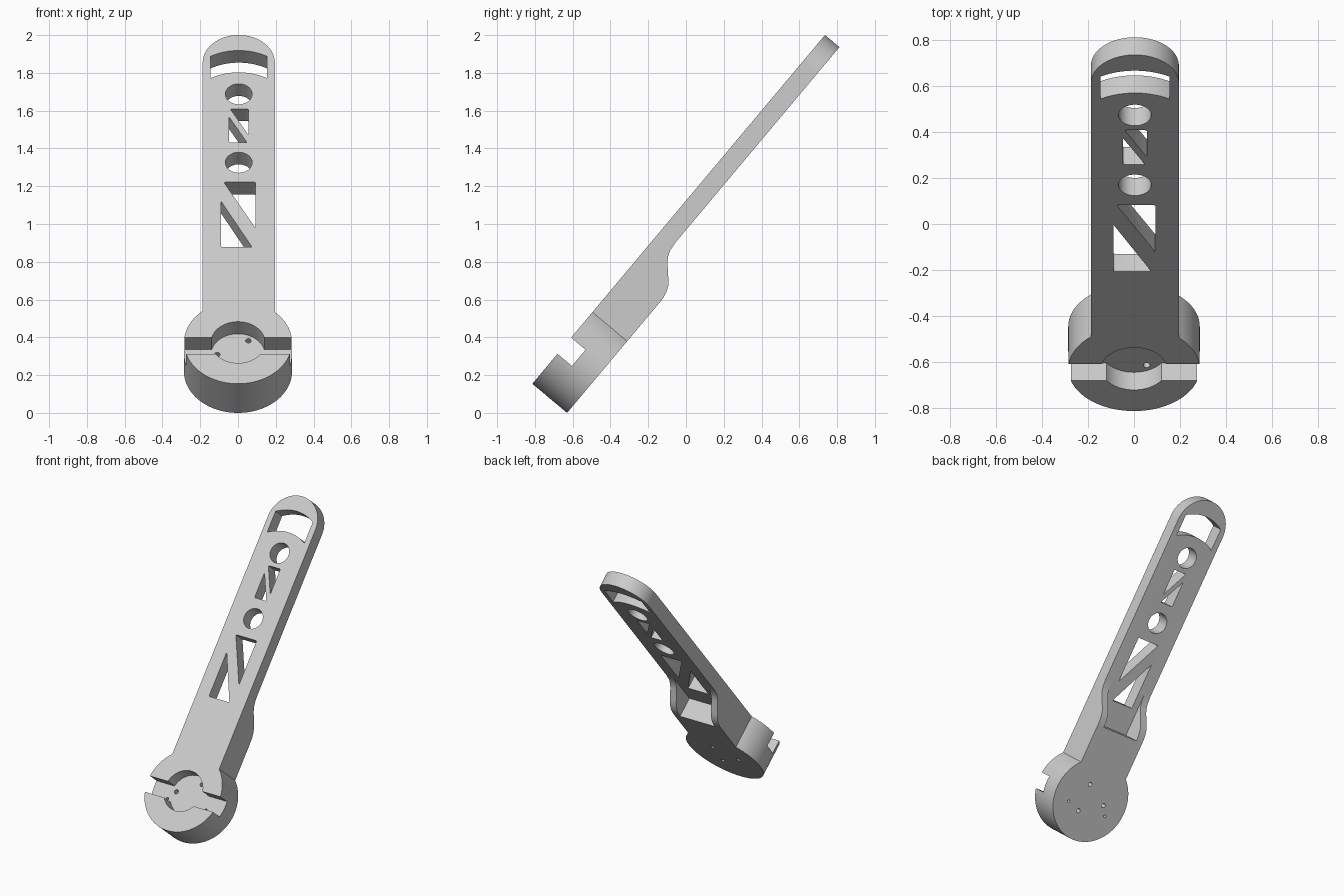
import bpy, bmesh, math
from mathutils import Matrix

cube = bpy.data.objects.get("Cube")
if cube:
    bpy.data.objects.remove(cube, do_unlink=True)

# Local frame: x across, y along the arm, z out of the front face
TILT = math.radians(50)
LENGTH, DEPTH, THIN = 2.41, 0.24, 0.10
HUB_R, HUB_Y = 0.286, 0.286
HALF, MID = 0.191, 0.004


def arc(cx, cy, r, a0, a1, n):
    """Points on an arc, angles in degrees."""
    angles = [math.radians(a0 + (a1 - a0) * i / n) for i in range(n + 1)]
    return [(cx + r * math.cos(a), cy + r * math.sin(a)) for a in angles]


def circle(cx, cy, r, n=48):
    return arc(cx, cy, r, 0, 360, n)[:-1]


def prism(name, pts, lo, hi, sideways=False, rounding=0):
    """Extrude an outline along z, or along x when sideways."""
    def place(p, h):
        return (h, p[0], p[1]) if sideways else (p[0], p[1], h)
    bm = bmesh.new()
    a = [bm.verts.new(place(p, lo)) for p in pts]
    b = [bm.verts.new(place(p, hi)) for p in pts]
    bm.faces.new(a)
    bm.faces.new(b)
    n = len(pts)
    for i in range(n):
        j = (i + 1) % n
        bm.faces.new((a[i], a[j], b[j], b[i]))
    bmesh.ops.recalc_face_normals(bm, faces=bm.faces)
    if rounding:
        edges = [bm.edges.get((a[i], b[i])) for i in range(n)]
        bmesh.ops.bevel(bm, geom=edges, offset=rounding, segments=4,
                        profile=0.5, affect='EDGES')
    mesh = bpy.data.meshes.new(name)
    bm.to_mesh(mesh)
    bm.free()
    obj = bpy.data.objects.new(name, mesh)
    bpy.context.collection.objects.link(obj)
    return obj


def combine(target, tool, operation):
    """Apply a boolean and discard the tool."""
    mod = target.modifiers.new("cut", 'BOOLEAN')
    mod.operation, mod.object, mod.solver = operation, tool, 'EXACT'
    bpy.context.view_layer.objects.active = target
    bpy.ops.object.modifier_apply(modifier=mod.name)
    bpy.data.objects.remove(tool, do_unlink=True)


def cut(target, pts, lo=-0.4, hi=0.1, rounding=0):
    combine(target, prism("cutter", pts, lo, hi, rounding=rounding), 'DIFFERENCE')


def box(x0, x1, y0, y1):
    return [(x0, y0), (x1, y0), (x1, y1), (x0, y1)]


# Arm: stepped side profile trimmed to a round-ended outline
step = [(0.77, .24), (0.80, .238), (0.83, .231), (0.86, .218), (0.885, .198),
        (0.95, .137), (0.975, .119), (1.01, .105), (1.06, THIN)]
side = [(HUB_Y, 0), (HUB_Y, -DEPTH)] + [(y, -d) for y, d in step]
side += [(LENGTH + .1, -THIN), (LENGTH + .1, 0)]
body = prism("lever_arm", side, -0.4, 0.4, sideways=True)
outline = [(MID - HALF, 0), (MID + HALF, 0)]
outline += arc(MID, LENGTH - HALF, HALF, 0, 180, 40)
combine(body, prism("outline", outline, -0.5, 0.5), 'INTERSECT')

# Recess behind the step, leaving two side ribs
cut(body, box(MID - 0.14, MID + 0.14, 0.765, 1.055), -0.4, -THIN)

# Round hub with pocket and cross slot
combine(body, prism("hub", circle(0, HUB_Y, HUB_R, 96), -DEPTH, 0), 'UNION')
cut(body, circle(0, HUB_Y, 0.143, 64), -0.1)
cut(body, box(-0.5, 0.5, 0.207, 0.319), -0.1)

# Screw holes through the hub floor
for deg in (60, 180, 300):
    a = math.radians(deg)
    cut(body, circle(0.11 * math.cos(a), HUB_Y + 0.11 * math.sin(a), 0.015, 20))
for s in (-1, 1):
    cut(body, circle(s * 0.155, HUB_Y - 0.062, 0.009, 16))

# Round windows
for y in (1.529, 2.002):
    cut(body, circle(MID, y, 0.071))

# Paired triangular windows
triangles = [
    [(-.075, 1.393), (.093, 1.393), (.093, 1.075)],
    [(-.090, 1.262), (-.090, .944), (.075, .944)],
    [(-.041, 1.900), (.056, 1.900), (.056, 1.718)],
    [(-.048, 1.846), (-.048, 1.667), (.048, 1.667)],
]
for tri in triangles:
    cut(body, tri, rounding=0.008)

# Curved slot near the tip
R, W = 0.30, 0.15
spread = math.degrees(math.asin(W / R))
slot = arc(MID, 2.152 - R, R, 90 + spread, 90 - spread, 20)
slot += arc(MID, 2.303 - R, R, 90 - spread, 90 + spread, 20)
cut(body, slot)

# Grey finish
grey = bpy.data.materials.new("light_grey")
grey.use_nodes = True
color = (0.6, 0.6, 0.6, 1)
grey.diffuse_color = color
grey.node_tree.nodes["Principled BSDF"].inputs["Base Color"].default_value = color
body.data.materials.clear()
body.data.materials.append(grey)
for p in body.data.polygons:
    p.material_index = 0

# Tilt into place
body.data.transform(Matrix.Translation((0, -0.8135, DEPTH * math.cos(TILT)))
                    @ Matrix.Rotation(TILT, 4, 'X'))
bpy.ops.object.select_all(action='DESELECT')
body.select_set(True)
bpy.context.view_layer.objects.active = body
bpy.ops.object.shade_smooth_by_angle(angle=math.radians(30))
